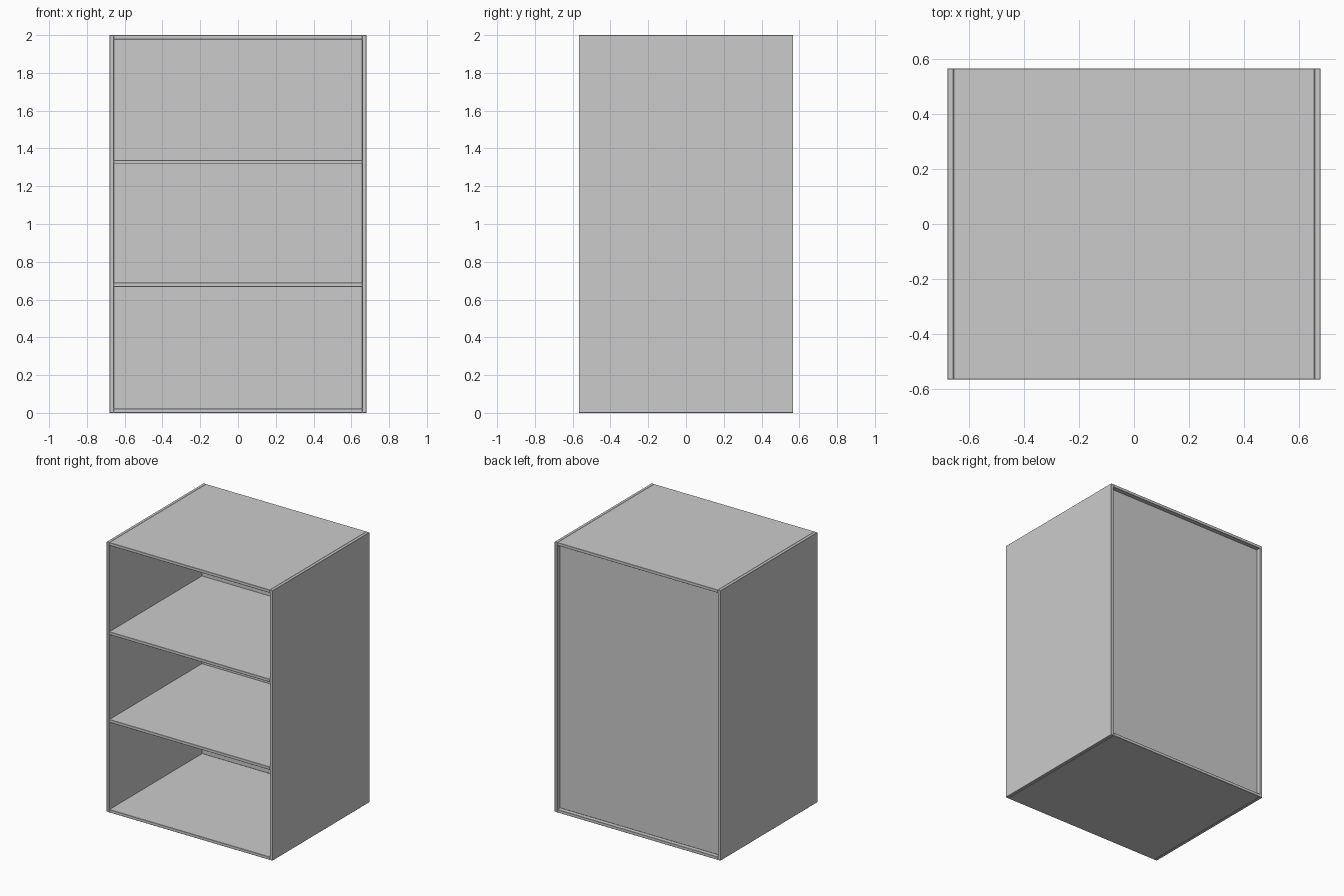
import bpy

if "Cube" in bpy.data.objects:
    bpy.data.objects.remove(bpy.data.objects["Cube"])

W, D, H = 0.68, 0.567, 2.0   # half width, half depth, height
T = 0.022                    # board thickness
INNER = W - T


def board(name, x0, x1, y0, y1, z0, z1):
    bpy.ops.mesh.primitive_cube_add(
        size=1, location=((x0 + x1) / 2, (y0 + y1) / 2, (z0 + z1) / 2))
    ob = bpy.context.object
    ob.name = name
    ob.scale = (x1 - x0, y1 - y0, z1 - z0)
    bpy.ops.object.transform_apply(location=False, rotation=False, scale=True)
    # slightly eased edges
    bevel = ob.modifiers.new("eased_edges", 'BEVEL')
    bevel.width = 0.0015
    bevel.segments = 1
    return ob


# Side panels
board("left_side", -W, -INNER, -D, D, 0, H)
board("right_side", INNER, W, -D, D, 0, H)

# Top and bottom boards
board("bottom_board", -INNER, INNER, -D, D, 0, T)
board("top_board", -INNER, INNER, -D, D, H - T, H)

# Back panel, set in from the rear edge
BACK_IN, BACK_OUT = D - 0.05, D - 0.03
board("back_panel", -INNER, INNER, BACK_IN, BACK_OUT, T, H - T)

# Two inner shelves
for name, z in (("lower_shelf", 0.667), ("upper_shelf", 1.317)):
    board(name, -INNER, INNER, -D, BACK_IN, z, z + T)
